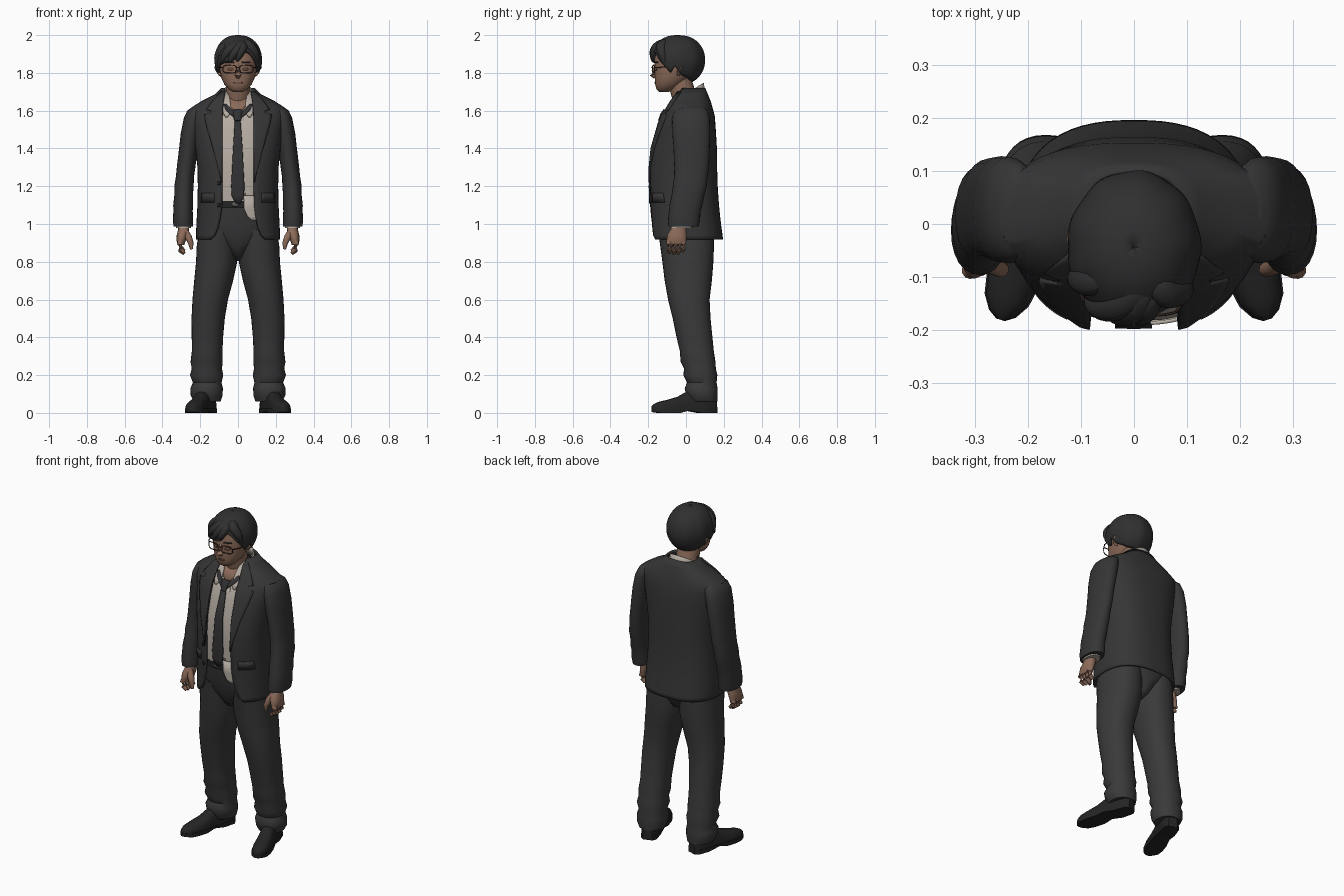
import bpy, bmesh, math
from mathutils import Vector

def material(name, r, g, b):
    m = bpy.data.materials.new(name)
    m.diffuse_color = (r, g, b, 1)
    return m

SUIT = material("charcoal suit", .036, .036, .036)
PANTS = material("charcoal trousers", .042, .042, .042)
SHIRT = material("cream shirt", .46, .41, .36)
SKIN = material("skin", .26, .145, .1)
LIPS = material("lips and lids", .16, .08, .055)
HAIR = material("black hair", .029, .029, .029)
TIE = material("dark tie", .031, .031, .033)
BLACK = material("black leather", .019, .018, .018)
FRAME = material("glasses frame", .05, .028, .023)
METAL = material("buckle metal", .12, .12, .12)

def skin(name, rows, mat, closed=True, caps=True, thick=0):
    """Surface through rows of points."""
    bm = bmesh.new()
    vs = [[bm.verts.new(p) for p in r] for r in rows]
    n = len(rows[0])
    for a, b in zip(vs, vs[1:]):
        for i in range(n if closed else n - 1):
            j = (i + 1) % n
            bm.faces.new((a[i], a[j], b[j], b[i]))
    if caps:
        bm.faces.new(vs[0])
        bm.faces.new(vs[-1])
    bmesh.ops.recalc_face_normals(bm, faces=bm.faces)
    me = bpy.data.meshes.new(name)
    bm.to_mesh(me)
    bm.free()
    me.materials.append(mat)
    ob = bpy.data.objects.new(name, me)
    bpy.context.collection.objects.link(ob)
    if thick:
        md = ob.modifiers.new("thickness", 'SOLIDIFY')
        md.thickness = thick
        md.offset = -1
    return ob

def spow(v, e):
    return math.copysign(abs(v) ** (2 / e), v)

def ring(r, s=1, e=2.2, n=32, grow=0, gap=0):
    """Horizontal superellipse (z, cx, cy, rx, ry), t = 0 faces the front."""
    z, cx, cy, rx, ry = r[:5]
    rx, ry = rx + grow, ry + grow
    a = math.asin((gap / rx) ** (e / 2)) if gap else 0
    pts = []
    for i in range(n):
        t = a + (2 * math.pi - 2 * a) * i / (n - 1 if gap else n)
        pts.append((s * (cx + rx * spow(math.sin(t), e)), cy - ry * spow(math.cos(t), e), z))
    return pts

def loft(name, rings, mat, s=1, **k):
    return skin(name, [ring(r, s, **k) for r in rings], mat)

def sample(rings, z):
    z = min(max(z, rings[0][0]), rings[-1][0])
    for a, b in zip(rings, rings[1:]):
        if a[0] <= z <= b[0]:
            f = (z - a[0]) / (b[0] - a[0])
            return [p + (q - p) * f for p, q in zip(a, b)]

def front(rings, x, z, grow=0):
    e = 2.5 if rings is J else 2.2
    _, cx, cy, rx, ry = sample(rings, z)[:5]
    q = min(abs(x - cx) / (rx + grow), .98)
    return cy - (ry + grow) * (1 - q ** e) ** (1 / e)

def plate(name, rings, rows, mat, s=1, off=.006, grow=0, thick=.007, n=6):
    """Thin piece laid on a front surface; rows are (z, x0, x1)."""
    pts = []
    for z, x0, x1 in rows:
        xs = [s * (x0 + (x1 - x0) * i / n) for i in range(n + 1)]
        pts.append([(x, front(rings, x, z, grow) - off, z) for x in xs])
    ob = skin(name, pts, mat, closed=False, caps=False, thick=thick)
    ob.modifiers[0].offset = 0
    return ob

def tube(name, path, radii, mat, s=1, n=10, flat=1):
    p = [Vector((s * a, b, c)) for a, b, c in path]
    rows = []
    for i, c in enumerate(p):
        q = (p[min(i + 1, len(p) - 1)] - p[max(i - 1, 0)]).to_track_quat('Z', 'Y')
        rows.append([c + q @ Vector((radii[i] * math.cos(2 * math.pi * k / n),
                                     flat * radii[i] * math.sin(2 * math.pi * k / n), 0)) for k in range(n)])
    return skin(name, rows, mat)

# Jacket: (z, cx, cy, rx, ry, half opening)
J = [(.918, 0, 0, .222, .196, .15), (.94, 0, 0, .222, .194, .125), (.98, 0, -.002, .221, .19, .108),
     (1.04, 0, -.006, .218, .187, .094), (1.1, 0, -.01, .215, .185, .086), (1.2, 0, -.015, .213, .183, .084),
     (1.3, 0, -.017, .215, .182, .084), (1.4, 0, -.011, .226, .175, .085), (1.5, 0, 0, .24, .158, .086),
     (1.57, 0, .01, .252, .143, .085), (1.612, 0, .02, .254, .122, .082), (1.65, 0, .025, .195, .106, .078),
     (1.685, 0, .03, .125, .087, .074), (1.72, 0, .032, .09, .07, .07)]
skin("jacket", [ring(r, n=48, gap=r[5], e=2.5) for r in J], SUIT, closed=False, caps=False, thick=.012)

# Shirt inside the jacket, throat and loose tail
loft("shirt", [r for r in J if 1.05 < r[0] < 1.66], SHIRT, grow=-.016, e=2.5)
plate("open_throat", J, [(1.67, -.06, .06), (1.63, -.045, .045), (1.585, -.012, .01)], SKIN, off=.003, grow=-.016)
plate("shirt_tail", J, [(1.15, .03, .1), (1.08, .032, .105), (1.04, .05, .105), (1.018, .075, .1)],
      SHIRT, off=.007, grow=-.016)
plate("shirt_placket", J, [(1.57, .005, .032), (1.13, .005, .04)], SHIRT, off=.003, grow=-.016, thick=.004)

# Trousers, belt
loft("trouser_hips", [(.805, 0, .01, .025, .05), (.83, 0, .008, .04, .1), (.88, 0, .006, .085, .132),
                      (.94, 0, .004, .2, .15), (1.0, 0, -.002, .203, .16), (1.1, 0, -.01, .195, .168)], PANTS)
loft("belt", [(1.085, 0, -.01, .197, .174), (1.122, 0, -.01, .197, .174)], BLACK)
plate("belt_buckle", J, [(1.116, -.03, .0), (1.092, -.03, .0)], METAL, off=.008, grow=-.016, thick=.005)
LEG = [(.06, .162, .092, .07, .074), (.09, .166, .085, .084, .083), (.13, .166, .08, .086, .087),
       (.16, .163, .084, .076, .078), (.2, .166, .076, .088, .09), (.235, .165, .074, .08, .084),
       (.27, .166, .064, .085, .092), (.33, .163, .057, .081, .09), (.4, .162, .045, .083, .095),
       (.5, .158, .03, .088, .1), (.6, .147, .015, .094, .11), (.7, .129, .012, .103, .125),
       (.8, .113, .01, .109, .135), (.88, .112, .006, .107, .142), (.97, .105, .0, .1, .148)]
# Sleeves
ARM = [(.988, .29, -.013, .051, .08), (1.02, .291, -.011, .054, .085), (1.07, .291, -.006, .051, .084),
       (1.1, .29, 0, .053, .087), (1.16, .287, .012, .049, .087), (1.2, .286, .02, .051, .09),
       (1.25, .281, .026, .048, .089), (1.3, .275, .03, .049, .092), (1.4, .262, .03, .05, .096),
       (1.48, .25, .028, .053, .1), (1.56, .235, .026, .052, .1), (1.6, .222, .026, .047, .088),
       (1.624, .2, .026, .036, .06)]

# Shoe sections: distance from heel, half width, height
SHOE = [(0, .026, .065), (.02, .042, .1), (.09, .045, .115), (.16, .044, .1), (.21, .048, .072),
        (.27, .049, .055), (.315, .041, .045), (.342, .025, .033), (.354, .008, .022)]

def foot(d, x, z, s):
    a = math.radians(17)
    return (s * (.148 + d * math.sin(a) + x * math.cos(a)), .158 - d * math.cos(a) + x * math.sin(a), z)

for s, side in ((1, "left"), (-1, "right")):
    loft(side + "_trouser_leg", LEG, PANTS, s)
    loft(side + "_sleeve", ARM, SUIT, s, n=24)
    # Shoe upper, sole, heel
    skin(side + "_shoe", [[foot(d, w * spow(math.cos(k * math.pi / 12), 2.6), .014 + h * spow(math.sin(k * math.pi / 12), 2.6), s)
                          for k in range(13)] for d, w, h in SHOE], BLACK)
    skin(side + "_shoe_sole", [[foot(d, w * 1.06 * a, z, s) for a, z in ((-1, lo), (1, lo), (1, .024), (-1, .024))]
                              for d, w, lo in ((d, w, .012 if .1 < d < .2 else .004 if d > .33 else 0)
                                               for d, w, h in SHOE)], BLACK)
    # Lapels, pocket flaps
    plate(side + "_lapel", J, [(1.7, .068, .09), (1.65, .076, .135), (1.605, .08, .168), (1.598, .08, .14),
                              (1.585, .081, .145), (1.578, .081, .178), (1.53, .083, .17), (1.4, .083, .132),
                              (1.28, .083, .1), (1.22, .083, .087)], SUIT, s, off=.004, thick=.008)
    plate(side + "_pocket_flap", J, [(1.165, .125, .19), (1.115, .125, .195)], SUIT, s, off=.002, thick=.006)
    # Shirt collar points and tie straps
    plate(side + "_collar_point", J, [(1.7, .05, .08), (1.64, .04, .078), (1.59, .036, .078), (1.565, .058, .066)],
          SHIRT, s, off=.01, grow=-.016)
    plate(side + "_tie_strap", J, [(1.635, .062, .078), (1.61, .04, .07), (1.585, .012, .046), (1.565, 0, .02)],
          TIE, s, off=.015, grow=-.016, thick=.006)
    # Cuff, hand, fingers, thumb
    loft(side + "_shirt_cuff", [(.98, .288, -.022, .04, .058), (1.02, .288, -.02, .04, .058)], SHIRT, s, n=20)
    loft(side + "_palm", [(.89, .302, -.05, .018, .048), (.915, .301, -.05, .025, .053), (.945, .294, -.047, .03, .051),
                          (.97, .288, -.04, .029, .042), (1.0, .286, -.03, .029, .036)], SKIN, s, n=16)
    for i, y in enumerate((-.088, -.064, -.04, -.016)):
        drop = (0, .006, .004, -.008)[i]
        tube(f"{side}_finger_{i + 1}", [(.3, y, .92), (.309, y, .892), (.304, y, .866 - drop), (.284, y, .848 - drop)],
             (.014, .0155, .0145, .009), SKIN, s)
    tube(side + "_thumb", [(.283, -.06, .965), (.262, -.078, .93), (.25, -.086, .9), (.246, -.086, .866)],
         (.018, .019, .015, .008), SKIN, s)
for z in (1.215, 1.1):
    plate("jacket_button", J, [(z + .009, -.108, -.094), (z - .009, -.108, -.094)], BLACK, off=.003, n=2)

# Tie
plate("tie_blade", J, [(1.57, -.016, .012), (1.4, -.026, .024), (1.2, -.036, .034), (1.15, -.034, .032),
                       (1.108, -.012, .012)], TIE, off=.012, grow=-.016)
tube("tie_knot", [(-.002, -.106, 1.6), (-.002, -.122, 1.578), (-.002, -.14, 1.545)], (.026, .026, .016), TIE, flat=.6)

# Neck and collar stand
tube("neck", [(0, .02, 1.58), (0, -.005, 1.66), (0, -.035, 1.76), (0, -.045, 1.8)], (.075, .064, .064, .064), SKIN, n=20)
rows = [[], []]
for i in range(29):
    t = math.radians(42 + 276 * i / 28)
    top = 1.702 - .044 * math.cos(t)
    for row, r, z in ((rows[0], .084, top - .065), (rows[1], .077, top)):
        row.append((r * math.sin(t), .018 - r * math.cos(t), z))
skin("collar_stand", rows, SHIRT, closed=False, caps=False, thick=.006)

# Head
FACE = [(1.7, 0, -.116, .026, .026), (1.712, 0, -.108, .048, .048), (1.74, 0, -.088, .073, .075),
        (1.775, 0, -.072, .089, .092), (1.82, 0, -.06, .098, .106), (1.88, 0, -.052, .102, .115),
        (1.94, 0, -.05, .085, .1), (1.965, 0, -.05, .05, .06)]
loft("head", FACE, SKIN)
tube("nose", [(0, -.158, 1.84), (0, -.17, 1.81), (0, -.175, 1.79), (0, -.162, 1.776)], (.008, .013, .018, .01), SKIN)
plate("mouth", FACE, [(1.752, -.018, .018), (1.748, -.026, .026), (1.743, -.015, .015)], LIPS, off=.001, thick=.004)
for s, side in ((1, "left"), (-1, "right")):
    plate(side + "_eye", FACE, [(1.826, .028, .05), (1.818, .024, .054), (1.813, .03, .048)], LIPS, s, off=.001, thick=.004)
    plate(side + "_eyebrow", FACE, [(1.86, .022, .06), (1.853, .02, .064)], HAIR, s, off=.002, thick=.005)
    tube(side + "_ear", [(.094, -.04, 1.785), (.102, -.036, 1.805), (.107, -.03, 1.83), (.1, -.03, 1.85)],
         (.007, .015, .021, .01), SKIN, s, flat=.7)
    # Glasses rim and temple
    rim = [(.044 + .035 * spow(math.cos(a), 3.5), -.178 + .012 * (1 + math.cos(a)) / 2, 1.82 + .021 * spow(math.sin(a), 3.5))
           for a in (2 * math.pi * i / 24 for i in range(25))]
    tube(side + "_glasses_rim", rim, [.0026] * 25, FRAME, s, n=6)
    tube(side + "_glasses_temple", [(.079, -.166, 1.828), (.103, -.13, 1.83), (.108, -.035, 1.835)], [.003] * 3, FRAME, s, n=6)
tube("glasses_bridge", [(-.01, -.178, 1.826), (0, -.182, 1.83), (.01, -.178, 1.826)], [.0028] * 3, FRAME, n=6)

# Hair cap with a hairline that varies around the head (degrees from front, z)
LINE = [(-180, 1.752), (-130, 1.762), (-98, 1.79), (-84, 1.835), (-72, 1.8), (-58, 1.84), (-35, 1.855), (-8, 1.87),
        (14, 1.92), (32, 1.905), (55, 1.85), (72, 1.8), (84, 1.835), (98, 1.79), (130, 1.762), (180, 1.752)]
rows = []
for j in range(17):
    row = []
    for i in range(60):
        deg = -180 + 6 * i
        t = math.radians(deg)
        lo = math.asin((sample(LINE, deg)[1] - 1.868) / .132)
        p = lo + (math.radians(89.9) - lo) * j / 16
        r = math.cos(p) ** .85 * (1 + .012 * math.sin(9 * t) * math.cos(p))
        row.append((.126 * r * math.sin(t), -.043 - .144 * r * math.cos(t), 1.868 + .132 * math.sin(p)))
    rows.append(row)
cap = skin("hair_cap", rows, HAIR, caps=False, thick=.014)
# Swept fringe locks, smoothed
LOCKS = [[(.03, -.1, 1.965), (-.025, -.155, 1.942), (-.065, -.16, 1.905), (-.092, -.142, 1.845)],
         [(.025, -.11, 1.962), (0, -.16, 1.937), (-.025, -.17, 1.9), (-.05, -.17, 1.85)],
         [(.03, -.12, 1.955), (.018, -.16, 1.93), (.006, -.17, 1.9), (-.006, -.17, 1.858)],
         [(.03, -.1, 1.965), (.062, -.138, 1.945), (.094, -.126, 1.908), (.102, -.108, 1.84)],
         [(-.05, -.1, 1.955), (-.092, -.11, 1.925), (-.108, -.098, 1.88), (-.104, -.09, 1.81)]]
for i, path in enumerate(LOCKS):
    lock = tube(f"fringe_lock_{i + 1}", path, (.03, .037, .032, .01), HAIR, n=8, flat=.85)
    lock.modifiers.new("smooth", 'SUBSURF').levels = 2

# Smooth shading, keeping creases
bpy.ops.object.select_all(action='SELECT')
bpy.context.view_layer.objects.active = cap
bpy.ops.object.shade_smooth_by_angle(angle=math.radians(40))
